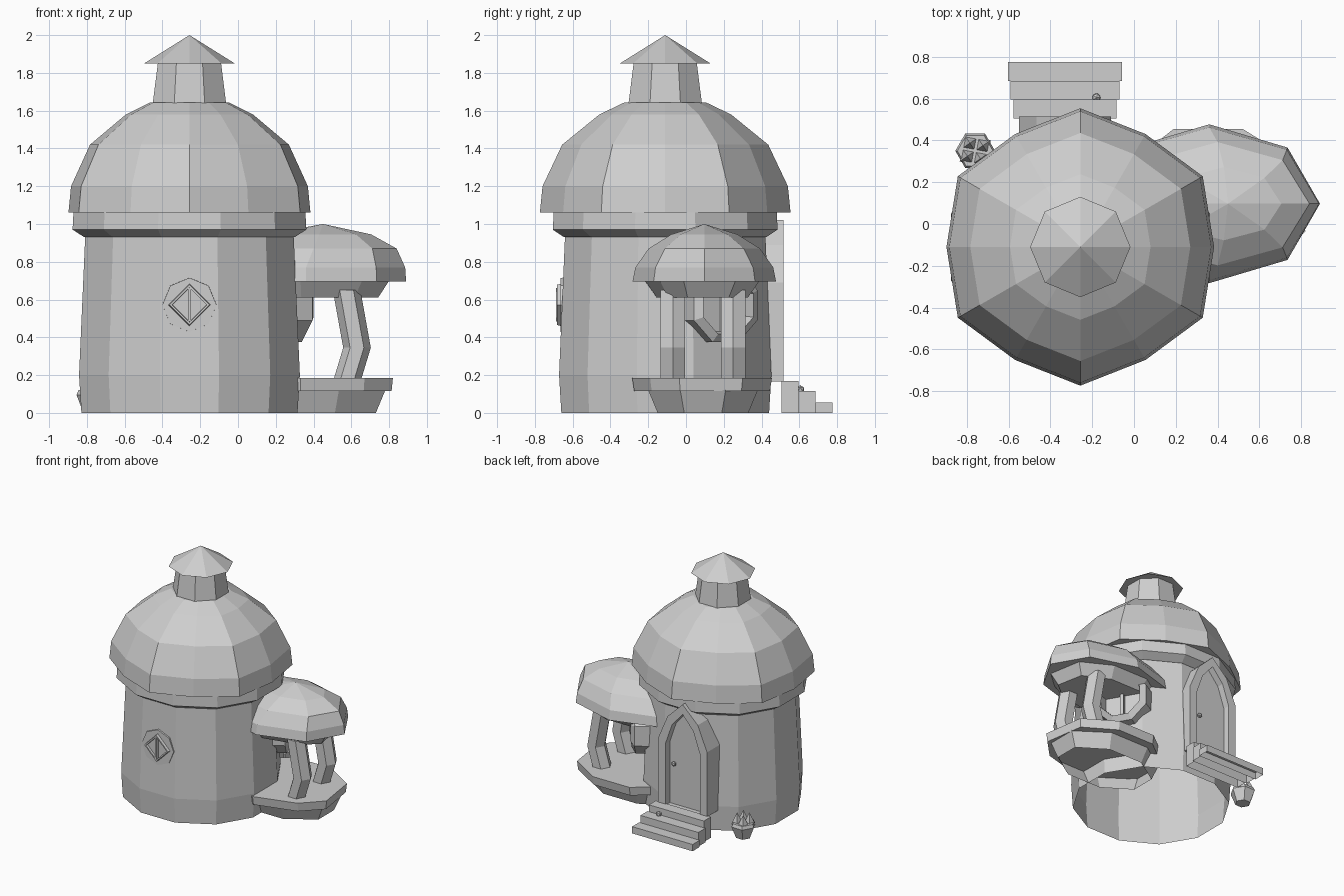
import bpy
import bmesh
from math import sin, cos, pi, radians
from mathutils import Matrix, Vector

if "Cube" in bpy.data.objects:
    bpy.data.objects.remove(bpy.data.objects["Cube"])

stone = bpy.data.materials.new("grey stone")
stone.use_nodes = True
stone.diffuse_color = (0.62, 0.62, 0.62, 1)
stone.node_tree.nodes["Principled BSDF"].inputs["Base Color"].default_value = (0.62, 0.62, 0.62, 1)


def finish(name, bm, matrix=None):
    bmesh.ops.recalc_face_normals(bm, faces=bm.faces)
    mesh = bpy.data.meshes.new(name)
    bm.to_mesh(mesh)
    bm.free()
    mesh.materials.append(stone)
    obj = bpy.data.objects.new(name, mesh)
    if matrix:
        obj.matrix_world = matrix
    bpy.context.collection.objects.link(obj)


def loft(name, rings, matrix=None, base=True):
    """Skin a stack of rings; the first end may stay open."""
    bm = bmesh.new()
    loops = [[bm.verts.new(p) for p in ring] for ring in rings]
    n = len(loops[0])
    for a, b in zip(loops, loops[1:]):
        for i in range(n):
            j = (i + 1) % n
            bm.faces.new((a[i], a[j], b[j], b[i]))
    if base:
        bm.faces.new(loops[0])
    bm.faces.new(loops[-1])
    bmesh.ops.remove_doubles(bm, verts=bm.verts, dist=0.0005)
    finish(name, bm, matrix)


def ring(x, y, z, rx, ry, n, turn=0.0, wobble=None):
    pts = []
    for i in range(n):
        a = 2 * pi * i / n + turn
        k = wobble(i) if wobble else 1
        pts.append((x + rx * k * cos(a), y + ry * k * sin(a), z))
    return pts


def rectangle(x, y, z, half_x, half_y):
    return [(x + sx * half_x, y + sy * half_y, z)
            for sx, sy in ((-1, -1), (1, -1), (1, 1), (-1, 1))]


def pebble(name, x, y, z, radius):
    bm = bmesh.new()
    bmesh.ops.create_icosphere(bm, subdivisions=1, radius=radius)
    finish(name, bm, Matrix.Translation((x, y, z)))


# Main tower: twelve-sided wall and eave band with a flat side to the front
TX, TY = -0.257, -0.11
HALF12 = pi / 12


def tower_ring(apothem, z):
    r = apothem / cos(HALF12)
    return ring(TX, TY, z, r * 1.04, r, 12, HALF12)


loft("tower_wall", [tower_ring(a, z) for a, z in
                    ((0.55, 0), (0.562, 0.2), (0.53, 0.95))], base=False)
loft("eave_band", [tower_ring(a, z) for a, z in
                   ((0.535, 0.93), (0.595, 0.97), (0.59, 1.07))])

# Slightly uneven main dome, its corners turned against the wall
FACTORS = (0.975, 1.03, 0.95, 1.01, 0.95, 1.03)
loft("main_dome", [ring(TX, TY, z, r, r, 12, 0, lambda i: FACTORS[i % 6])
                   for r, z in ((0.657, 1.06), (0.643, 1.2), (0.54, 1.42),
                                (0.345, 1.58), (0.215, 1.643))])

# Chimney and its cap
loft("chimney", [ring(TX, TY, z, r, r, 8, pi / 8)
                 for r, z in ((0.21, 1.64), (0.18, 1.86))])
loft("chimney_cap", [ring(TX, TY, z, r, r, 8)
                     for r, z in ((0.24, 1.85), (0, 2.0))])

# Balcony on the side of the tower, with an uneven eight-sided floor
BX, BY = 0.36, 0.09
FLOOR = ((0.46, -0.125), (0.41, 0.21), (0.16, 0.365), (-0.17, 0.365),
         (-0.38, 0.2), (-0.38, -0.2), (-0.03, -0.375), (0.31, -0.28))


def floor_ring(sx, sy, z):
    return [(BX + x * sx, BY + y * sy, z) for x, y in FLOOR]


def base_ring(ax, ay, z):
    c = cos(pi / 8)
    return ring(BX, BY, z, ax / c, ay / c, 8, pi / 8)


loft("balcony_base", [base_ring(0.37, 0.24, 0), base_ring(0.42, 0.29, 0.12)], base=False)
loft("balcony_floor", [floor_ring(0.985, 0.97, 0.115), floor_ring(1, 1, 0.185)])
loft("balcony_eave", [floor_ring(0.83, 0.65, 0.61), floor_ring(0.957, 0.82, 0.70)])
loft("balcony_dome", [ring(x, BY + 0.007, z, rx, ry, 8) for x, z, rx, ry in
                      ((0.36, 0.695, 0.53, 0.38), (0.36, 0.77, 0.525, 0.365),
                       (0.40, 0.87, 0.44, 0.295), (0.43, 0.945, 0.275, 0.175),
                       (0.45, 1.0, 0, 0))])

# Bent balcony pillars
for side, label in ((-1, "right"), (1, "left")):
    loft("balcony_pillar_" + label,
         [ring(x, BY + side * 0.16, z, 0.073, 0.076, 6)
          for x, z in ((0.577, 0.17), (0.63, 0.345), (0.575, 0.65))])


# Windows are built flat, facing local +z, with local y up
def facing(angle, distance, z):
    d = Vector((cos(angle), sin(angle), 0))
    up = Vector((0, 0, 1))
    side = up.cross(d)
    m = Matrix((side, up, d)).transposed().to_4x4()
    m.translation = Vector((TX, TY, z)) + d * distance
    return m


front = facing(-pi / 2, 0.55, 0.572)
loft("front_window_frame", [ring(0, 0, z, r, r, 8)
                            for r, z in ((0.145, -0.04), (0.143, 0.004))], front)
loft("front_window_pane", [ring(0, 0, z, r, r, 4) for r, z in
                           ((0.113, 0), (0.106, 0.024), (0.092, 0.024), (0.09, 0.006))], front)
loft("front_window_bar", [rectangle(0, 0, z, 0.008, 0.088) for z in (0, 0.028)], front)

side_view = facing(radians(30), 0.55, 0.57)
loft("side_window_frame", [ring(0, 0, z, r, r, 8, pi / 8) for r, z in
                           ((0.21, -0.04), (0.21, 0.09), (0.165, 0.12), (0.15, 0.05))],
     side_view)
loft("side_window_bar", [rectangle(0, 0, z, 0.012, 0.14) for z in (0.04, 0.085)], side_view)

# Back door: pointed arch frame with a recessed door leaf
DX = -0.33
SILL = 0.165


def arch(half, shoulder, apex, y):
    bend = shoulder + (apex - shoulder) * 0.6
    right = [(half, SILL), (half, shoulder), (half * 0.62, bend)]
    pts = right + [(0, apex)] + [(-x, z) for x, z in reversed(right)]
    return [(DX + x, y, z) for x, z in pts]


loft("door_frame", [arch(0.22, 0.69, 1.02, 0.33), arch(0.22, 0.69, 1.02, 0.515),
                    arch(0.155, 0.66, 0.94, 0.515), arch(0.15, 0.66, 0.935, 0.465)])
pebble("door_knob", DX + 0.1, 0.485, 0.5, 0.02)

# Steps in front of the door
for i, (half, height) in enumerate(((0.247, 0.17), (0.26, 0.115), (0.272, 0.055))):
    loft("door_step_%d" % (i + 1),
         [rectangle(DX, 0.55 + 0.09 * i, z, half, 0.045) for z in (0, height)], base=False)
pebble("step_pebble", -0.18, 0.605, 0.125, 0.022)

# Potted plant beside the steps
PX, PY = -0.76, 0.35
loft("plant_pot", [ring(PX, PY, z, r, r, 6) for r, z in
                   ((0.058, 0), (0.095, 0.095), (0.085, 0.12))])
for i in range(4):
    a = 2 * pi * i / 4 + 0.6
    x, y = PX + 0.045 * cos(a), PY + 0.045 * sin(a)
    loft("plant_leaf_%d" % (i + 1), [ring(x, y, 0.1, 0.045, 0.045, 4, a),
                                     ring(x, y, 0.195, 0, 0, 4)])
